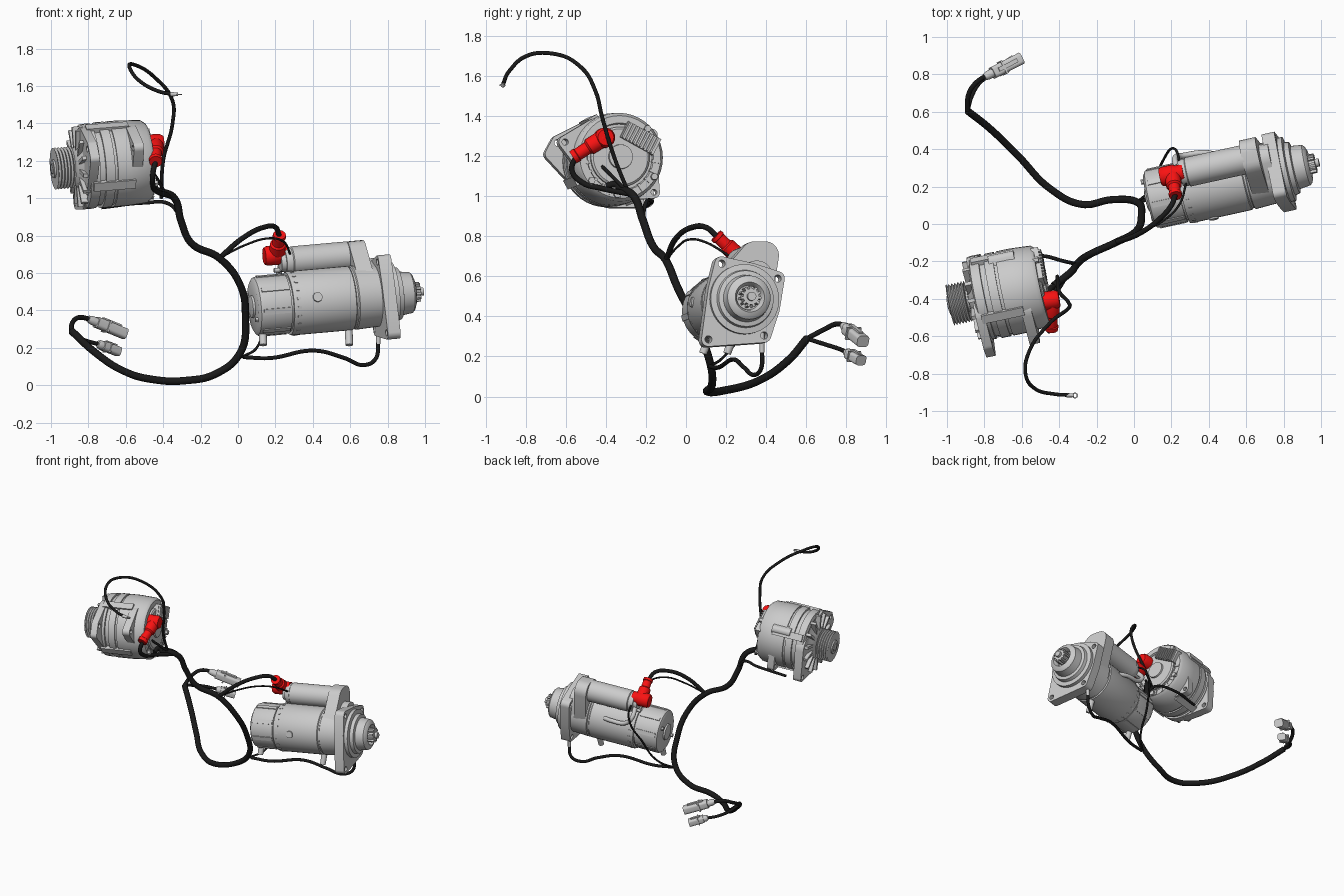
import bpy, bmesh
from math import pi, sin, cos, radians, tau
from mathutils import Matrix, Vector
from mathutils.geometry import convex_hull_2d

if "Cube" in bpy.data.objects:
    bpy.data.objects.remove(bpy.data.objects["Cube"])


def material(name, col):
    m = bpy.data.materials.new(name)
    m.diffuse_color = col
    m.use_nodes = True
    m.node_tree.nodes["Principled BSDF"].inputs["Base Color"].default_value = m.diffuse_color
    return m


BLACK = material("black_sleeve", (0.01, 0.01, 0.01, 1))
RED = material("red_rubber", (0.95, 0.006, 0.006, 1))


def finish(name, bm, frame, mat=None):
    bmesh.ops.recalc_face_normals(bm, faces=bm.faces)
    me = bpy.data.meshes.new(name)
    bm.to_mesh(me)
    bm.free()
    ob = bpy.data.objects.new(name, me)
    bpy.context.collection.objects.link(ob)
    ob.matrix_world = frame
    if mat:
        me.materials.append(mat)
    return ob


def lathe(name, profile, frame, mat=None, y=0, z=0, n=40):
    """Turn (along, radius) points around the local x axis."""
    bm = bmesh.new()
    rings = [[bm.verts.new((t, y + r * cos(tau * i / n), z + r * sin(tau * i / n)))
              for i in range(n)] for t, r in profile]
    for a, b in zip(rings, rings[1:]):
        for i in range(n):
            j = (i + 1) % n
            bm.faces.new((a[i], a[j], b[j], b[i]))
    bm.faces.new(rings[0])
    bm.faces.new(rings[-1])
    return finish(name, bm, frame, mat)


def plate(name, circles, t0, t1, frame, holes=()):
    """Extruded hull around circles (y, z, r), with drilled holes."""
    pts = [Vector((y + r * cos(tau * i / 20), z + r * sin(tau * i / 20)))
           for y, z, r in circles for i in range(20)]
    out = [pts[i] for i in convex_hull_2d(pts)]
    bm = bmesh.new()
    f = bm.faces.new([bm.verts.new((t0, p.x, p.y)) for p in out])
    ext = bmesh.ops.extrude_face_region(bm, geom=[f])
    bmesh.ops.translate(bm, vec=(t1 - t0, 0, 0),
                        verts=[v for v in ext["geom"] if isinstance(v, bmesh.types.BMVert)])
    ob = finish(name, bm, frame)
    for y, z, r in holes:
        cut = lathe(name + "_cutter", [(t0 - .02, r), (t1 + .02, r)], frame, y=y, z=z, n=20)
        cut.hide_render = True
        cut.hide_set(True)
        mod = ob.modifiers.new("hole", 'BOOLEAN')
        mod.operation, mod.object, mod.solver = 'DIFFERENCE', cut, 'EXACT'
    return ob


def boxes(name, items, frame, mat=None):
    """One object from (centre, size, roll about local x) boxes."""
    bm = bmesh.new()
    for c, s, roll in items:
        m = Matrix.Rotation(roll, 4, 'X') @ Matrix.Translation(c) @ Matrix.Diagonal((*s, 1))
        bmesh.ops.create_cube(bm, size=1, matrix=m)
    return finish(name, bm, frame, mat)


def radial(name, n, t, r, size, frame, start=0, arc=tau):
    return boxes(name, [((t, 0, r), size, start + arc * i / n) for i in range(n)], frame)


def along(a, b):
    a, b = Vector(a), Vector(b)
    return Matrix.Translation(a) @ (b - a).to_track_quat('X', 'Z').to_matrix().to_4x4(), (b - a).length


def rod(name, a, b, profile, mat=None, n=24):
    """Turned part between two points; profile is (fraction, radius)."""
    frame, length = along(a, b)
    return lathe(name, [(f * length, r) for f, r in profile], frame, mat, n=n)


def cable(name, pts, r, mat=BLACK):
    cu = bpy.data.curves.new(name, 'CURVE')
    cu.dimensions, cu.bevel_depth, cu.bevel_resolution = '3D', r, 3
    cu.use_fill_caps, cu.resolution_u = True, 10
    sp = cu.splines.new('BEZIER')
    sp.bezier_points.add(len(pts) - 1)
    for bp, p in zip(sp.bezier_points, pts):
        bp.co = p
        bp.handle_left_type = bp.handle_right_type = 'AUTO'
    ob = bpy.data.objects.new(name, cu)
    bpy.context.collection.objects.link(ob)
    if mat:
        cu.materials.append(mat)


def axis_frame(origin, yaw, pitch):
    return (Matrix.Translation(origin) @ Matrix.Rotation(radians(yaw), 4, 'Z')
            @ Matrix.Rotation(radians(-pitch), 4, 'Y'))


# ---- Alternator ----
A = axis_frame((-.67, -.367, 1.183), 12, 4.5)
grooves = [(-.315 + .0085 * i, .112 if i % 2 else .098) for i in range(11)]
lathe("alternator_pulley", [(-.32, .075), (-.32, .112)] + grooves + [(-.225, .112), (-.225, .06), (-.19, .06)], A)
lathe("alternator_shaft_nut", [(-.334, .03), (-.30, .045)], A, n=6)
lathe("alternator_pulley_hub", [(-.33, .05), (-.29, .05)], A)
lathe("alternator_drive_hub", [(-.215, .07), (-.21, .10), (-.195, .12), (-.17, .18), (-.1, .2)], A)
lathe("alternator_drive_ring", [(-.165, .17), (-.175, .20), (-.165, .225), (-.115, .228), (-.11, .18)], A)
radial("alternator_drive_ribs", 14, -.185, .155, (.045, .02, .12), A)
lathe("alternator_stator", [(-.13, .15), (-.13, .215), (-.085, .215), (-.085, .23), (-.035, .23),
      (-.035, .22), (-.02, .22), (-.02, .23), (.05, .23), (.165, .222), (.185, .207), (.185, .17), (.17, .165), (.17, .02)], A)
radial("alternator_clamp_bosses", 4, -.04, .222, (.23, .05, .035), A, start=.5)
radial("alternator_rear_slots", 11, .18, .185, (.022, .014, .045), A, start=pi * .55, arc=pi)
lathe("alternator_rear_cap", [(.16, .15), (.187, .15), (.195, .14), (.195, .062), (.207, .06), (.207, .01)], A)
boxes("alternator_regulator", [((.19, .045, .13), (.04, .19, .09), -.5)] +
      [((.215, -.04 + .02 * i, .13), (.018, .009, .085), -.5) for i in range(9)], A)
for i, (y, z) in enumerate([(.14, .14), (.17, -.1), (-.15, -.12), (-.02, -.19)]):
    lathe(f"alternator_bolt_{i}", [(.16, .018), (.205, .018)], A, y=y, z=z, n=6)
core = [(-.08, .12, .09), (-.12, -.05, .09)]
plate("alternator_front_ear", [(-.245, .10, .035), (-.285, .04, .03)] + core, -.185, -.135, A, [(-.25, .095, .017)])
plate("alternator_rear_ear", [(-.265, .08, .032), (-.1, .12, .08), (-.12, -.03, .08)], .06, .115, A, [(-.265, .08, .016)])
plate("alternator_lower_ear", [(.2, -.195, .034), (.15, .02, .08), (.02, -.15, .08)], -.18, -.12, A, [(.2, -.195, .017)])
plate("alternator_lower_rear_ear", [(.19, -.17, .03), (.13, 0, .08), (.02, -.13, .08)], .04, .09, A, [(.19, -.17, .015)])
plate("alternator_side_lug", [(.185, .12, .03), (.1, .08, .08)], -.06, .08, A)

# ---- Starter motor ----
S = axis_frame((.08, .13, .42), 12.4, 5)
lathe("starter_body", [(0, .05), (0, .135), (.012, .155), (.03, .16), (.18, .16), (.18, .152), (.19, .152),
      (.19, .168), (.2, .172), (.53, .172), (.535, .165), (.545, .165), (.55, .172), (.70, .165), (.70, .1)], S)
lathe("starter_end_cap", [(-.015, .05), (-.012, .06), (.01, .06)], S)
radial("starter_cover_ribs", 8, .1, .158, (.15, .03, .012), S, start=.2)
radial("starter_case_notches", 22, .218, .171, (.02, .012, .008), S)
plate("starter_gear_housing", [(0, 0, .165), (.08, .23, .07), (.135, .23, .07)], .56, .65, S)
plate("starter_housing_web", [(0, 0, .165), (.08, .12, .08)], .64, .70, S)
corners = [(-.11, .18), (.175, .105), (.10, -.18), (-.185, -.2)]
plate("starter_flange", [(y, z, .036) for y, z in corners] + [(0, 0, .19)], .675, .745, S,
      [(y, z, .018) for y, z in corners])
lathe("starter_nose", [(.73, .175), (.77, .175), (.775, .145), (.80, .14), (.805, .118), (.865, .11),
      (.875, .10), (.885, .075), (.87, .065), (.85, .06)], S)
lathe("starter_pinion", [(.83, .04), (.915, .04), (.915, .022), (.935, .022)], S)
radial("starter_pinion_teeth", 11, .885, .042, (.06, .012, .022), S)
lathe("starter_solenoid", [(.19, .03), (.19, .05), (.215, .055), (.215, .068), (.235, .073), (.25, .073), (.255, .079),
      (.4, .079), (.57, .079)], S, y=.1, z=.222)
for i, (y, z) in enumerate([(.08, .26), (.13, .18)]):
    lathe(f"solenoid_terminal_{i}", [(.16, .012), (.215, .012)], S, y=y, z=z, n=12)
for i, (y, z) in enumerate([(.1, .07), (-.1, -.07)]):
    lathe(f"starter_through_bolt_{i}", [(-.015, .014), (.01, .014)], S, y=y, z=z, n=6)
rod("starter_side_boss", S @ Vector((.32, -.15, .02)), S @ Vector((.32, -.178, .025)), [(0, .028), (1, .025)])
pts = [S @ Vector(p) for p in [(.2, .14, .2), (.2, .19, .14), (.24, .19, .09), (.36, .178, .07), (.42, .15, .06)]]
cable("starter_link_strap", pts, .016, None)
for i, (x, y) in enumerate([(.13, .1), (.59, .22)]):
    rod(f"starter_drain_tube_{i}", (x, y + .03, .34), (x + .005, y - .015, .215), [(0, .022), (1, .02)], n=16)
rod("starter_earth_stud", (.75, .38, .33), (.75, .38, .22), [(0, .012), (1, .012)], n=12)

# ---- Red terminal boots ----
arm = [(0, .034), (.12, .036), (.14, .031), (.45, .032), (.5, .042), (.92, .044), (1, .035)]
rod("alternator_boot_arm", (-.44, -.565, 1.195), (-.44, -.40, 1.30), arm, RED)
rod("alternator_boot_cap", (-.49, -.415, 1.29), (-.40, -.40, 1.295), [(0, .05), (.8, .05), (1, .04)], RED)
rod("starter_boot_arm", (.222, .15, .805), (.205, .26, .70), arm, RED)
rod("starter_boot_cap", (.14, .25, .69), (.265, .278, .70), [(0, .045), (.1, .052), (.6, .052), (.7, .044), (1, .044)], RED)

# ---- Wiring harness ----
cable("harness_trunk", [(-.43, -.33, 1.04), (-.34, -.26, 1.0), (-.305, -.215, .88), (-.25, -.17, .76), (-.1, -.1, .68),
      (.01, -.04, .54), (.04, .05, .36), (.01, .12, .17), (-.12, .13, .06), (-.28, .105, .025), (-.45, .19, .03),
      (-.62, .365, .08), (-.77, .51, .18), (-.89, .605, .29)], .02)
cable("long_connector_lead", [(-.89, .605, .29), (-.885, .69, .335), (-.85, .75, .362), (-.78, .80, .35)], .013)
cable("short_connector_lead", [(-.89, .605, .29), (-.865, .69, .262), (-.82, .76, .24), (-.74, .81, .218)], .011)
cable("ring_terminal_lead", [(-.41, -.28, 1.0), (-.4, -.36, 1.2), (-.35, -.42, 1.4), (-.35, -.45, 1.52),
      (-.45, -.53, 1.65), (-.56, -.68, 1.715), (-.58, -.8, 1.70), (-.53, -.88, 1.63), (-.42, -.91, 1.57),
      (-.34, -.915, 1.555)], .01)
cable("alternator_power_lead", [(-.44, -.55, 1.2), (-.455, -.57, 1.13), (-.455, -.52, 1.07), (-.44, -.42, 1.04),
      (-.36, -.27, 1.01)], .014)
cable("alternator_signal_lead", [(-.47, -.43, 1.16), (-.43, -.37, 1.1), (-.38, -.28, 1.01)], .009)
cable("alternator_earth_lead", [(-.73, -.2, .95), (-.5, -.17, .975), (-.37, -.2, .97), (-.305, -.215, .9)], .01)
cable("starter_power_lead", [(-.1, -.1, .68), (.03, -.05, .79), (.14, .03, .845), (.2, .1, .845), (.22, .155, .80)], .014)
cable("solenoid_signal_lead", [(-.1, -.1, .68), (.04, -.04, .75), (.16, .02, .785), (.24, .1, .77), (.28, .22, .70)], .006)
cable("solenoid_back_lead", [(.02, .12, .15), (.1, .19, .2), (.15, .33, .4), (.22, .4, .6), (.25, .31, .68)], .007)
cable("starter_earth_lead", [(.03, .12, .15), (.17, .16, .145), (.41, .24, .185), (.57, .29, .145), (.67, .34, .108),
      (.735, .375, .14), (.75, .38, .235)], .011)
cable("harness_stub", [(-.42, -.33, 1.03), (-.45, -.35, 1.06), (-.45, -.4, 1.05)], .016)

# ring terminal
rod("ring_terminal_crimp", (-.36, -.915, 1.556), (-.32, -.917, 1.555), [(0, .012), (1, .009)], n=12)
plate("ring_terminal_eye", [(0, 0, .016)], -.003, .003,
      Matrix.Translation((-.315, -.917, 1.555)) @ Matrix.Rotation(pi / 2, 4, 'Y'), [(0, 0, .009)])


# ---- Plug connectors ----
def connector(name, a, b, w, h):
    frame, n = along(a, b)
    lathe(name + "_seal", [(0, .018), (.1 * n, .024), (.3 * n, .024)], frame, n=16)
    q = h * .3
    oval = [(w / 2 - q, h / 2 - q, q), (q - w / 2, h / 2 - q, q), (w / 2 - q, q - h / 2, q), (q - w / 2, q - h / 2, q)]
    plate(name + "_shell", oval, .22 * n, n, frame)
    boxes(name + "_latch", [((.6 * n, 0, h * .53), (.5 * n, w * .35, h * .25), 0),
                            ((.5 * n, 0, 0), (.05 * n, w * 1.2, h * 1.1), 0)], frame)


connector("long_connector", (-.80, .785, .355), (-.605, .885, .275), .065, .058)
connector("short_connector", (-.75, .80, .222), (-.64, .875, .18), .06, .05)

# smooth shading with sharp edges kept
bpy.ops.object.select_all(action='DESELECT')
for ob in bpy.context.scene.objects:
    if ob.type == 'MESH' and not ob.hide_render:
        ob.select_set(True)
        bpy.context.view_layer.objects.active = ob
bpy.ops.object.shade_smooth_by_angle(angle=radians(35))
